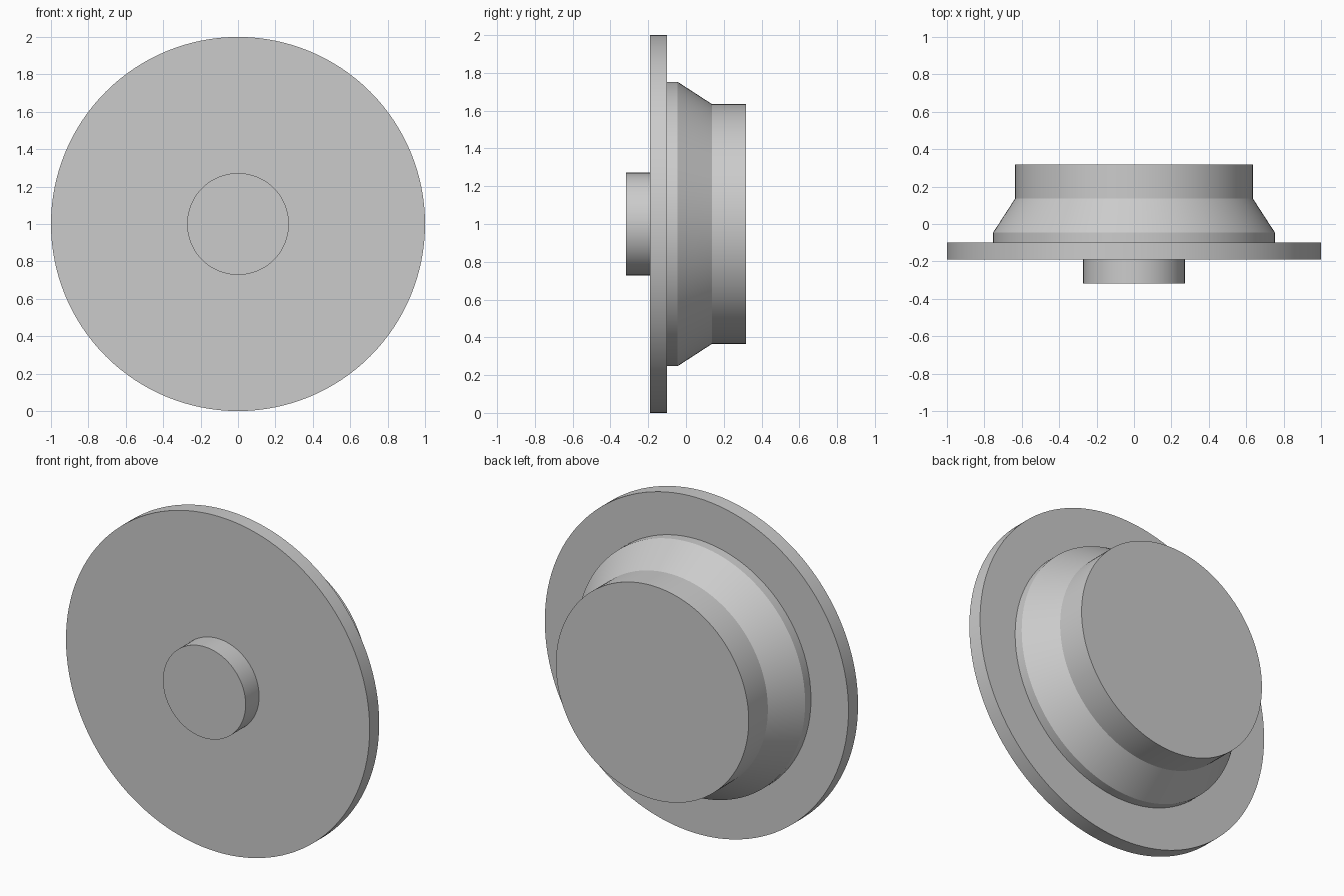
import bpy, bmesh, math

cube = bpy.data.objects.get("Cube")
if cube:
    bpy.data.objects.remove(cube, do_unlink=True)

SIDES = 128
CENTRE_Z = 1.0

grey = bpy.data.materials.new("plain grey")
grey.use_nodes = True
colour = (0.6, 0.6, 0.6, 1)
grey.diffuse_color = colour
grey.node_tree.nodes["Principled BSDF"].inputs["Base Color"].default_value = colour


def turned_part(name, profile):
    """Solid of revolution around the y axis from (y, radius) pairs, capped at both ends."""
    bm = bmesh.new()
    rings = []
    for y, r in profile:
        angles = [math.tau * i / SIDES for i in range(SIDES)]
        rings.append([bm.verts.new((r * math.cos(a), y, r * math.sin(a))) for a in angles])
    for a, b in zip(rings, rings[1:]):
        for i in range(SIDES):
            j = (i + 1) % SIDES
            bm.faces.new((a[i], a[j], b[j], b[i]))
    bm.faces.new(rings[0])
    bm.faces.new(rings[-1])
    bmesh.ops.recalc_face_normals(bm, faces=bm.faces)
    mesh = bpy.data.meshes.new(name)
    bm.to_mesh(mesh)
    bm.free()
    mesh.materials.append(grey)
    obj = bpy.data.objects.new(name, mesh)
    obj.location.z = CENTRE_Z
    bpy.context.collection.objects.link(obj)
    bpy.ops.object.select_all(action="DESELECT")
    obj.select_set(True)
    bpy.context.view_layer.objects.active = obj
    bpy.ops.object.shade_smooth_by_angle(angle=math.radians(25))
    return obj


# Small round boss on the front
turned_part("front_boss", [(-0.317, 0.272), (-0.19, 0.272)])
# Wide thin flange
turned_part("flange", [(-0.19, 1.0), (-0.10, 1.0)])
# Stepped and tapered hub on the back
turned_part("rear_hub", [(-0.10, 0.753), (-0.045, 0.753), (0.137, 0.635), (0.317, 0.635)])
